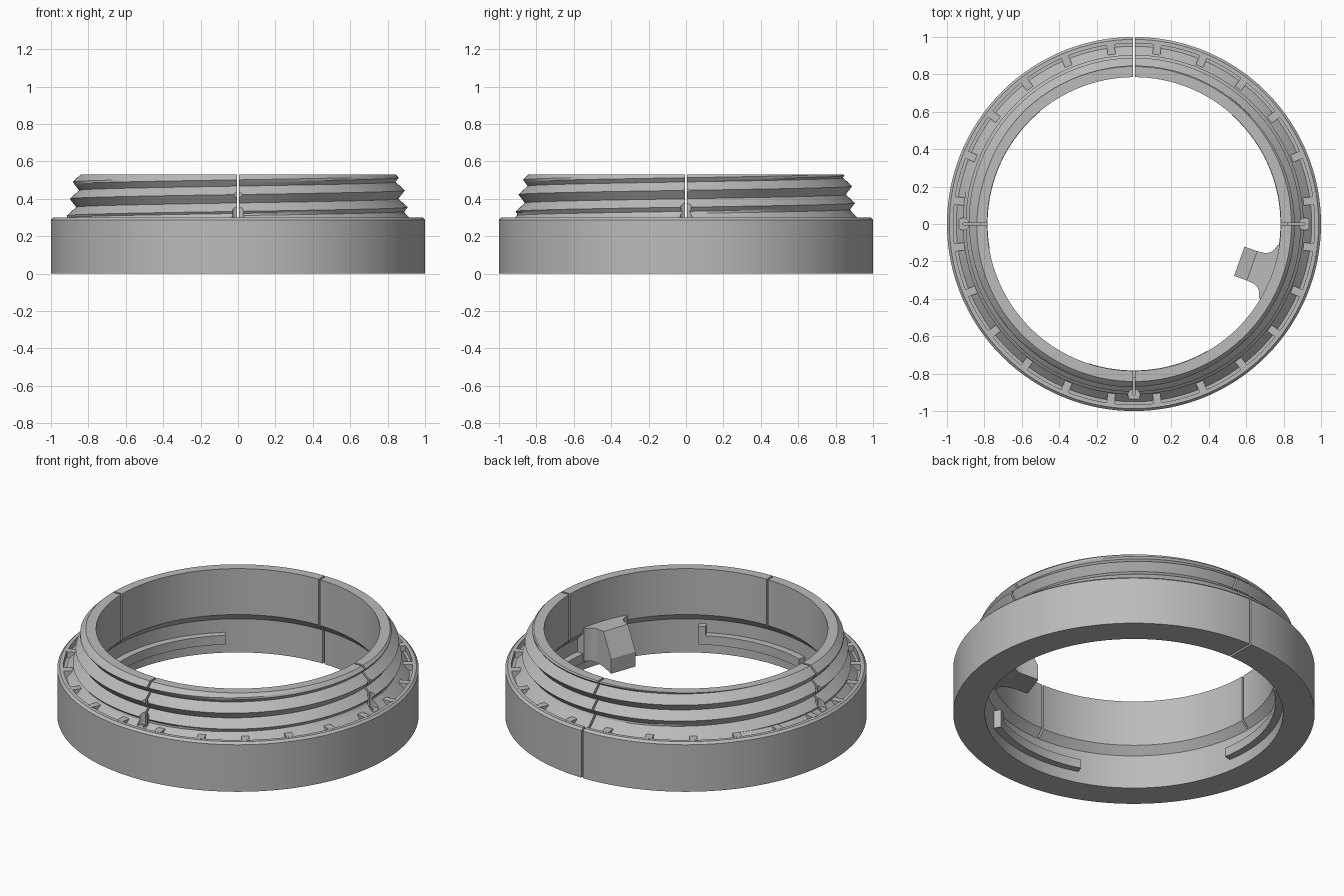
import bpy, bmesh
from math import sin, cos, tau, radians
from mathutils import Matrix, Vector

if "Cube" in bpy.data.objects:
    bpy.data.objects.remove(bpy.data.objects["Cube"])

grey = bpy.data.materials.new("plain grey")
grey.use_nodes = True
GREY = (0.5, 0.5, 0.5, 1)
grey.diffuse_color = GREY
grey.node_tree.nodes["Principled BSDF"].inputs["Base Color"].default_value = GREY


def make_object(name, bm):
    bmesh.ops.remove_doubles(bm, verts=bm.verts, dist=1e-5)
    bmesh.ops.recalc_face_normals(bm, faces=bm.faces)
    mesh = bpy.data.meshes.new(name)
    bm.to_mesh(mesh)
    bm.free()
    mesh.materials.append(grey)
    obj = bpy.data.objects.new(name, mesh)
    bpy.context.collection.objects.link(obj)
    return obj


def loft(bm, loops, closed):
    """Skin equal-length closed loops; cap the ends unless closed."""
    rings = [[bm.verts.new(p) for p in loop] for loop in loops]
    n = len(rings[0])
    for a, b in zip(rings, rings[1:]):
        for i in range(n):
            j = (i + 1) % n
            bm.faces.new((a[i], a[j], b[j], b[i]))
    if not closed:
        bm.faces.new(rings[0])
        bm.faces.new(rings[-1])


def polar(r, angle, z):
    return (r * cos(angle), r * sin(angle), z)


def add_box(bm, r0, r1, width, z0, z1, degrees):
    """Box reaching from r0 to r1 in the given direction."""
    place = (Matrix.Rotation(radians(degrees), 4, 'Z')
             @ Matrix.Translation(((r0 + r1) / 2, 0, (z0 + z1) / 2))
             @ Matrix.Diagonal((r1 - r0, width, z1 - z0, 1)))
    bmesh.ops.create_cube(bm, size=1, matrix=place)


def add_arc(bm, r0, r1, z0, z1, start, end):
    steps = max(2, int((end - start) / 2))
    loops = []
    for i in range(steps + 1):
        a = radians(start + (end - start) * i / steps)
        loops.append([polar(r, a, z) for r, z in ((r0, z0), (r1, z0), (r1, z1), (r0, z1))])
    loft(bm, loops, False)


# Ring body: lower collar and a neck with a helical thread
SEGMENTS, PITCH, FLOOR, TOP = 192, 0.09, 0.30, 0.53


def neck_radius(z, turn):
    phase = ((z - 0.355) / PITCH - turn) % 1
    crest = 0.885 + (0.487 - z) * 0.17
    thread = crest - 0.042 * (1 - abs(2 * phase - 1))
    cone = 0.915 + FLOOR - z
    return min(max(thread, cone), 0.842 + TOP - z)


collar = [(0.825, 0), (1, 0), (1, 0.287), (0.987, FLOOR), (0.966, FLOOR),
          (0.966, 0.265), (0.95, 0.265)]
bore = [(0.785, TOP), (0.785, 0.25), (0.825, 0.205)]
loops = []
for i in range(SEGMENTS + 1):
    turn = i / SEGMENTS
    rows = []
    for j in range(-16, 20):
        z = min(max(0.355 + PITCH * (turn + j / 8), FLOOR), TOP)
        rows.append((neck_radius(z, turn), z))
    loops.append([polar(r, tau * turn, z) for r, z in collar + rows + bore])
bm = bmesh.new()
loft(bm, loops, True)
body = make_object("threaded_ring", bm)

# Cutters: four slits (the back one goes right through) and three drilled holes
cutters = []
for degrees in (0, 90, 180, 270):
    through = degrees == 90
    bm = bmesh.new()
    add_box(bm, 0.7, 1.1 if through else 0.915, 0.012, -0.1 if through else 0.21, 0.7, degrees)
    cutters.append(make_object("slit_cutter", bm))
    if not through:
        bm = bmesh.new()
        centre = Vector(polar(0.915, radians(degrees), 0.38))
        bmesh.ops.create_cone(bm, cap_ends=True, segments=32, radius1=0.032, radius2=0.032,
                              depth=0.2, matrix=Matrix.Translation(centre))
        cutters.append(make_object("hole_cutter", bm))
for cutter in cutters:
    cutter.hide_render = True
    mod = body.modifiers.new("cut", 'BOOLEAN')
    mod.operation = 'DIFFERENCE'
    mod.solver = 'EXACT'
    mod.object = cutter
depsgraph = bpy.context.evaluated_depsgraph_get()
cut_mesh = bpy.data.meshes.new_from_object(body.evaluated_get(depsgraph))
body.modifiers.clear()
body.data = cut_mesh
for cutter in cutters:
    bpy.data.objects.remove(cutter)

# Small bridges across the groove on top of the collar
bm = bmesh.new()
for k in range(24):
    add_box(bm, 0.905, 0.972, 0.042, 0.25, 0.301, 7.5 + 15 * k)
bridges = make_object("groove_bridges", bm)

# Locking rails inside the collar, one with an upright stop
bm = bmesh.new()
for start, end in ((-12, 48), (130, 190), (252, 300)):
    add_arc(bm, 0.783, 0.84, 0.07, 0.125, start, end)
add_arc(bm, 0.783, 0.84, 0.07, 0.18, 297, 300)
rails = make_object("locking_rails", bm)

# Inner lug: sloped block that flares out into the wall
stations = [(0.597, 0.083, 0.05, 0.14), (0.67, 0.083, 0.065, 0.28), (0.71, 0.087, 0.07, 0.28),
            (0.735, 0.098, 0.075, 0.28), (0.75, 0.115, 0.08, 0.28), (0.762, 0.15, 0.08, 0.28),
            (0.81, 0.16, 0.09, 0.28)]
bm = bmesh.new()
loft(bm, [[(r, -w, lo), (r, w, lo), (r, w, hi), (r, -w, hi)] for r, w, lo, hi in stations], False)
bm.transform(Matrix.Rotation(radians(-19.5), 4, 'Z'))
lug = make_object("inner_lug", bm)

# Smooth round walls, keep edges crisp
for obj in (body, bridges, rails, lug):
    bpy.ops.object.select_all(action='DESELECT')
    obj.select_set(True)
    bpy.context.view_layer.objects.active = obj
    bpy.ops.object.shade_smooth_by_angle(angle=radians(25))
